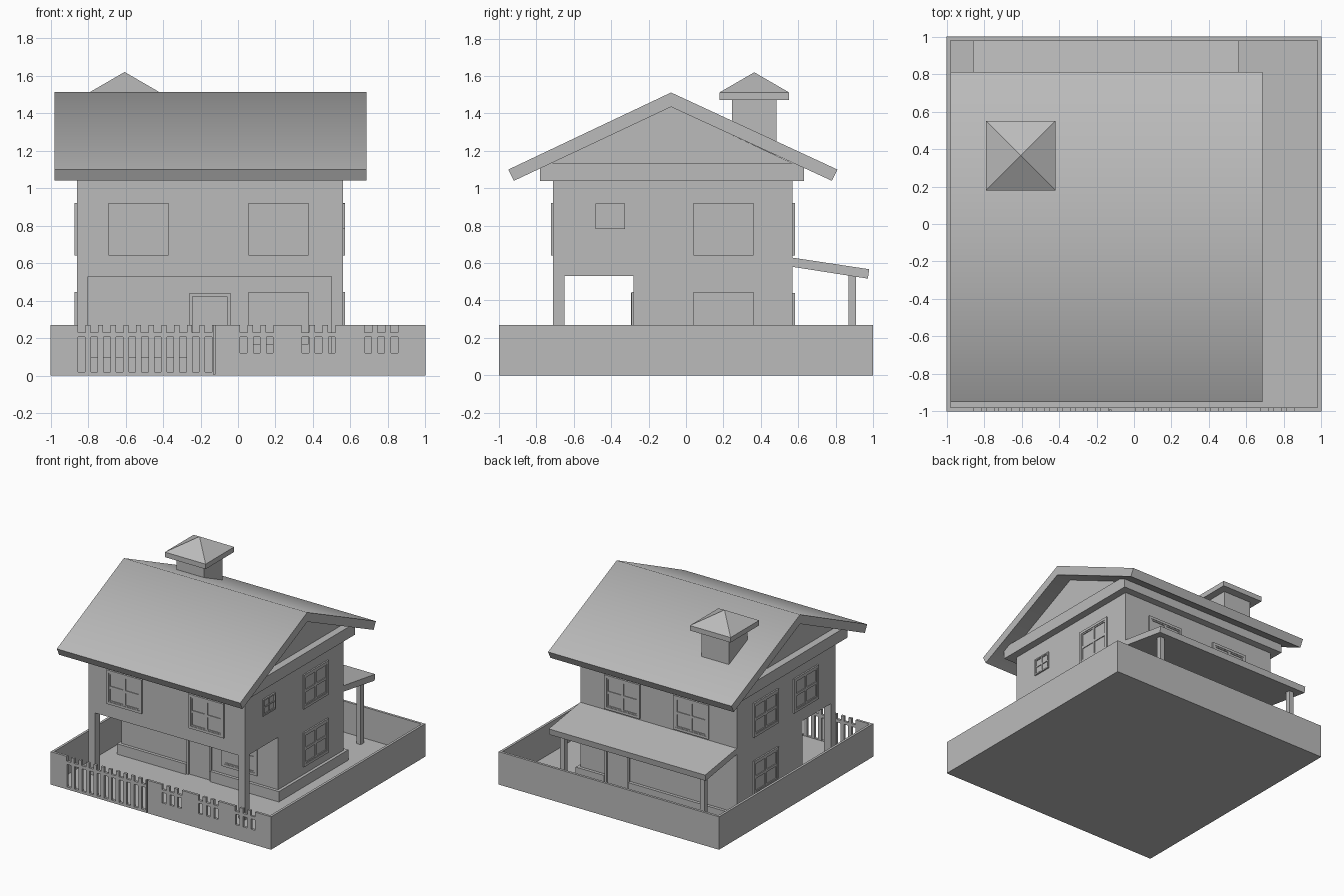
import bpy, bmesh, math
from mathutils import Matrix, Vector

if "Cube" in bpy.data.objects:
    bpy.data.objects.remove(bpy.data.objects["Cube"], do_unlink=True)

GREY = (0.5, 0.5, 0.5, 1.0)
grey = bpy.data.materials.new("plain grey")
grey.use_nodes = True
grey.diffuse_color = GREY
grey.node_tree.nodes["Principled BSDF"].inputs["Base Color"].default_value = GREY


def finish(name, bm):
    bmesh.ops.recalc_face_normals(bm, faces=bm.faces)
    mesh = bpy.data.meshes.new(name)
    bm.to_mesh(mesh)
    bm.free()
    mesh.materials.append(grey)
    ob = bpy.data.objects.new(name, mesh)
    bpy.context.collection.objects.link(ob)
    return ob


def add_box(bm, x, y, z, mat=Matrix()):
    """Box from (low, high) ranges on each axis."""
    size = [r[1] - r[0] for r in (x, y, z)]
    mid = [(r[0] + r[1]) / 2 for r in (x, y, z)]
    bmesh.ops.create_cube(bm, size=1, matrix=mat @ Matrix.Translation(mid) @ Matrix.Diagonal((*size, 1)))


def box(name, x, y, z):
    bm = bmesh.new()
    add_box(bm, x, y, z)
    return finish(name, bm)


def extrude_x(name, profile, x0, x1):
    """Side profile of (y, z) points swept along x."""
    bm = bmesh.new()
    face = bm.faces.new([bm.verts.new((x0, y, z)) for y, z in profile])
    geom = bmesh.ops.extrude_face_region(bm, geom=[face])["geom"]
    bmesh.ops.translate(bm, vec=(x1 - x0, 0, 0), verts=[v for v in geom if isinstance(v, bmesh.types.BMVert)])
    return finish(name, bm)


def cut(target, ranges):
    """Carve separate boxes out of the target."""
    bm = bmesh.new()
    for r in ranges:
        add_box(bm, *r)
    cutter = finish("cutter", bm)
    cutter.hide_render = True
    mod = target.modifiers.new("cut", 'BOOLEAN')
    mod.operation = 'DIFFERENCE'
    mod.solver = 'EXACT'
    mod.object = cutter
    bpy.context.view_layer.objects.active = target
    bpy.ops.object.modifier_apply(modifier=mod.name)
    bpy.data.objects.remove(cutter, do_unlink=True)


# Yard tray with low walls
FLOOR, WALL = 0.015, 0.27
yard = box("yard_base", (-1, 1), (-1, 1), (0, WALL))
cut(yard, [((-0.98, 0.98), (-0.98, 0.98), (FLOOR, 0.4))])

# Picket slots and notches in the front wall
slots = [(-0.835 + 0.0677 * i, 0.02) for i in range(11)]
slots += [(c + 0.07 * i, 0.12) for c in (0.03, 0.36, 0.695) for i in range(3)]
through = (-1.1, -0.95)
holes = []
for x, low in slots:
    holes.append(((x - 0.018, x + 0.018), through, (low, 0.205)))
    holes.append(((x - 0.02, x + 0.02), through, (0.23, 0.3)))
holes.append(((-0.13, -0.122), (-1.1, -0.99), (0.005, 0.3)))
cut(yard, holes)

# House body with an open porch on the front
X0, X1, Y0, Y1 = -0.86, 0.56, -0.71, 0.57
PORCH = -0.28
body = box("house_walls", (X0, X1), (Y0, Y1), (FLOOR - 0.005, 1.05))
cut(body, [((-1, 1), (-0.65, PORCH), (-0.1, 0.53))])
cut(body, [((-0.80, 0.50), (-0.9, PORCH), (-0.1, 0.53))])

# Plinth around the ground floor, broken at the doors
P, PZ = 0.025, (FLOOR - 0.005, 0.10)
plinth = box("plinth", (X0 - P, X1 + P), (PORCH - P, Y1 + P), PZ)
cut(plinth, [((-0.26, -0.04), (-0.4, PORCH), (-0.1, 0.2)),
             ((0.11, 0.33), (Y1, 0.7), (-0.1, 0.2))])

# Eaves band, gable and main roof
box("eaves_band", (X0 - 0.06, X1 + 0.06), (-0.78, 0.63), (1.04, 1.135))
RIDGE = -0.08
extrude_x("gable", [(-0.76, 1.12), (0.60, 1.12), (RIDGE, 1.437)], X0, X1)
roof = extrude_x("main_roof", [(RIDGE, 1.512), (-0.95, 1.10), (-0.92, 1.04),
                               (RIDGE, 1.435), (0.78, 1.04), (0.81, 1.10)], -0.98, 0.685)
bpy.ops.object.select_all(action='DESELECT')
roof.select_set(True)
bpy.context.view_layer.objects.active = roof
bpy.ops.object.shade_smooth_by_angle(angle=math.radians(60))

# Chimney with pyramid cap
box("chimney", (-0.73, -0.48), (0.245, 0.485), (1.1, 1.48))
box("chimney_cap", (-0.79, -0.42), (0.18, 0.55), (1.472, 1.513))
bm = bmesh.new()
bmesh.ops.create_cone(bm, cap_ends=True, segments=4, radius1=0.185 * math.sqrt(2), radius2=0, depth=0.107,
                      matrix=Matrix.Translation((-0.605, 0.365, 1.5665)) @ Matrix.Rotation(math.pi / 4, 4, 'Z'))
finish("chimney_top", bm)

# Back porch roof and posts
extrude_x("back_porch_roof", [(0.55, 0.632), (0.98, 0.567), (0.972, 0.517), (0.55, 0.583)], X0, X1)
for side, x in (("right", -0.785), ("left", 0.485)):
    box(side + "_porch_post", (x - 0.02, x + 0.02), (0.87, 0.91), (FLOOR - 0.005, 0.545))


def on_wall(side, along, z):
    """Local frame: x along the wall, y outwards, z up."""
    normal, origin = {
        "front": ((0, -1, 0), (along, Y0, z)),
        "porch": ((0, -1, 0), (along, PORCH, z)),
        "back": ((0, 1, 0), (along, Y1, z)),
        "left": ((1, 0, 0), (X1, along, z)),
        "right": ((-1, 0, 0), (X0, along, z))}[side]
    n, up = Vector(normal), Vector((0, 0, 1))
    return Matrix.Translation(origin) @ Matrix((n.cross(up), n, up)).transposed().to_4x4()


def frame(bm, mat, w, h, t, depth, sill=True):
    """Rectangular border, w and h are half sizes, t the bar width."""
    d = (-0.005, depth)
    for s in (-1, 1):
        a, b = sorted((s * w, s * (w - t)))
        add_box(bm, (a, b), d, (-h, h), mat)
    add_box(bm, (t - w, w - t), d, (h - t, h), mat)
    if sill:
        add_box(bm, (t - w, w - t), d, (-h, t - h), mat)


def window(name, side, along, z, w=0.16, h=0.14):
    bm = bmesh.new()
    mat = on_wall(side, along, z)
    t = w * 0.13
    frame(bm, mat, w, h, t, 0.012)
    pw, ph = (w - t) / 2, (h - t) / 2
    for sx in (-1, 1):
        for sz in (-1, 1):
            frame(bm, mat @ Matrix.Translation((sx * pw, 0, sz * ph)), pw, ph, t * 0.5, 0.008)
    add_box(bm, (t - w, w - t), (-0.005, 0.002), (t - h, h - t), mat)
    finish(name, bm)


def door(name, side, along):
    bm = bmesh.new()
    mat = on_wall(side, along, 0.2275)
    frame(bm, mat, 0.11, 0.2125, 0.018, 0.014, sill=False)
    add_box(bm, (-0.092, 0.092), (-0.005, 0.004), (-0.2125, 0.1945), mat)
    finish(name, bm)


# Windows and doors
UP, LOW = 0.78, 0.305
window("front_window_a", "front", -0.53, UP)
window("front_window_b", "front", 0.215, UP)
window("porch_window", "porch", 0.215, LOW)
window("back_window_a", "back", 0.175, UP)
window("back_window_b", "back", -0.45, UP)
for wall in ("left", "right"):
    window(wall + "_upper_window", wall, 0.2, UP)
    window(wall + "_lower_window", wall, 0.2, LOW)
window("left_small_window", "left", -0.405, 0.85, 0.08, 0.068)
window("right_porch_window", "right", -0.32, UP)
door("front_door", "porch", -0.15)
door("back_door", "back", 0.22)
